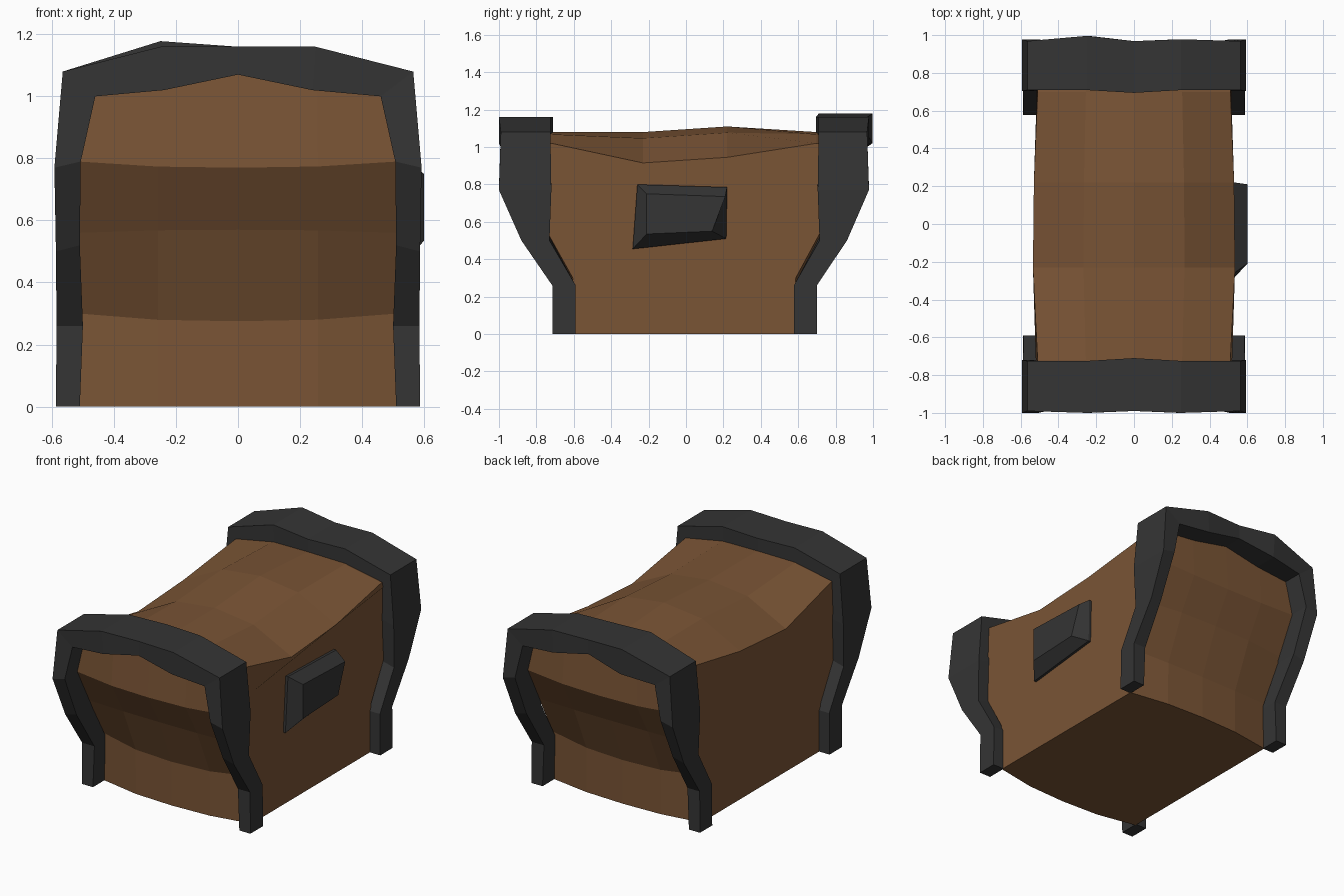
import bpy, bmesh

if "Cube" in bpy.data.objects:
    bpy.data.objects.remove(bpy.data.objects["Cube"])


def material(name, rgb):
    m = bpy.data.materials.new(name)
    m.diffuse_color = (*rgb, 1)
    m.use_nodes = True
    m.node_tree.nodes["Principled BSDF"].inputs["Base Color"].default_value = m.diffuse_color
    return m


WOOD = material("wood", (0.195, 0.09, 0.036))
IRON = material("iron", (0.035, 0.035, 0.035))


def loft(name, rings, mat, close_rings=True):
    """Join equal-length closed rings with quads and cap both ends."""
    bm = bmesh.new()
    loops = [[bm.verts.new(p) for p in ring] for ring in rings]
    for a, b in zip(loops, loops[1:]):
        n = len(a)
        for i in range(n):
            j = (i + 1) % n
            bm.faces.new((a[i], a[j], b[j], b[i]))
    bm.faces.new(loops[0])
    bm.faces.new(loops[-1])
    bmesh.ops.recalc_face_normals(bm, faces=bm.faces)
    me = bpy.data.meshes.new(name)
    bm.to_mesh(me)
    bm.free()
    me.materials.append(mat)
    ob = bpy.data.objects.new(name, me)
    bpy.context.collection.objects.link(ob)
    return ob


# Body: side profile (y, z, y bulge, z crown, half width) swept across x
end = [(-0.60, 0, -0.06, 0, 0.515), (-0.605, 0.30, -0.055, -0.025, 0.515),
       (-0.75, 0.56, -0.03, 0.01, 0.515), (-0.875, 0.79, -0.02, -0.02, 0.515),
       (-0.87, 1.00, 0, 0.08, 0.51), (-0.72, 1.02, 0, 0.06, 0.51)]
lid = [(-0.23, 0.915, 0, 0.165, 0.535), (0.22, 0.945, 0, 0.165, 0.53)]
back_end = [(-y * 0.97, z, -b * 0.8, c, w) for y, z, b, c, w in reversed(end)]
profile = end + lid + back_end
columns = [(-1, 0), (-0.5, 0.82), (0, 1), (0.5, 0.8), (1, 0)]
loft("chest_body",
     [[(u * w, y + b * k, z + c * k) for y, z, b, c, w in profile]
      for u, k in columns], WOOD)

# End frames: stations of (outer x, outer z, inner x, inner z, face y, rear y)
leg = [(0.587, 0, 0.51, 0, 0.715, 0.59), (0.585, 0.26, 0.50, 0.26, 0.715, 0.59),
       (0.587, 0.50, 0.51, 0.52, 0.88, 0.73), (0.592, 0.77, 0.507, 0.79, 1.0, 0.72),
       (0.565, 1.08, 0.46, 1.00, 0.99, 0.725), (0.25, 1.16, 0.24, 1.02, 1.0, 0.725)]
crown = [(0, 1.16, 0, 1.07, 0.99, 0.71)]


def arch(name, side, scale, peak):
    stations = [(-a, b, -c, *r) for a, b, c, *r in leg] + crown + leg[::-1]
    rings = []
    for i, (xo, zo, xi, zi, yf, yr) in enumerate(stations):
        f, r = side * yf * scale, side * yr * scale
        lift = peak if i == 5 else 0
        f += side * lift
        rings.append([(xo, f, zo + lift), (xi, f, zi), (xi, r, zi), (xo, r, zo + lift)])
    loft(name, rings, IRON)


arch("front_frame", -1, 1.0, 0)
arch("back_frame", 1, 0.978, 0.018)

# Latch plate: bevelled block on the right side
base = [(-0.26, 0.80), (0.22, 0.785), (0.215, 0.51), (-0.285, 0.455)]
face = [(-0.21, 0.75), (0.21, 0.735), (0.14, 0.55), (-0.21, 0.535)]
loft("latch", [[(0.50, y, z) for y, z in base],
               [(0.53, y, z) for y, z in base],
               [(0.60, y, z) for y, z in face]], IRON)
